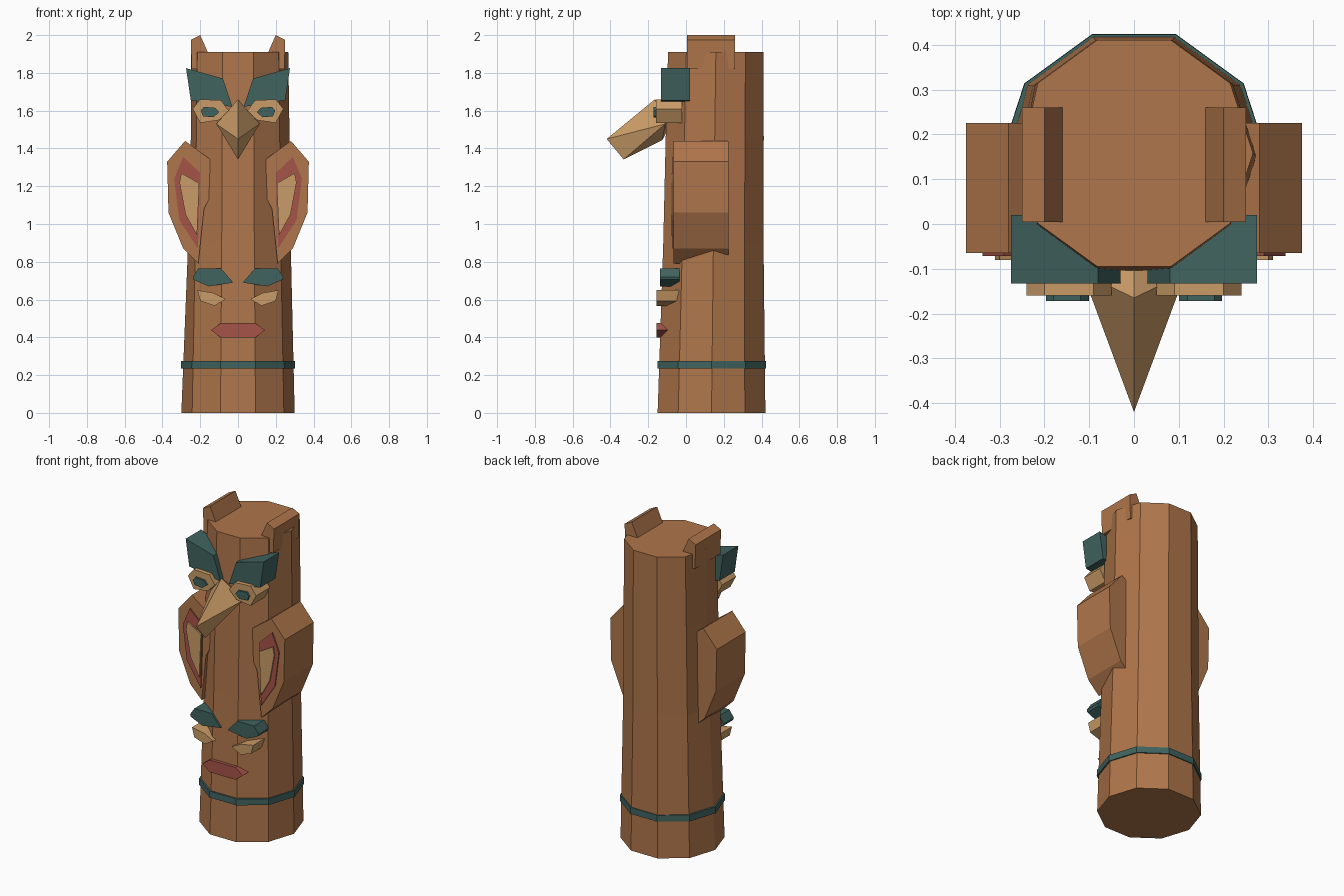
import bpy, bmesh, math

cube = bpy.data.objects.get("Cube")
if cube:
    bpy.data.objects.remove(cube, do_unlink=True)


def material(name, rgb):
    m = bpy.data.materials.new(name)
    m.use_nodes = True
    m.diffuse_color = (*rgb, 1)
    m.node_tree.nodes["Principled BSDF"].inputs["Base Color"].default_value = (*rgb, 1)
    return m


WOOD = material("carved wood", (0.43, 0.18, 0.07))
TEAL = material("teal paint", (0.051, 0.125, 0.114))
TAN = material("tan paint", (0.59, 0.33, 0.135))
RED = material("red paint", (0.376, 0.087, 0.065))


def finish(name, bm, mat):
    bmesh.ops.recalc_face_normals(bm, faces=bm.faces[:])
    mesh = bpy.data.meshes.new(name)
    bm.to_mesh(mesh)
    bm.free()
    mesh.materials.append(mat)
    obj = bpy.data.objects.new(name, mesh)
    bpy.context.collection.objects.link(obj)
    return obj


def loft(name, rings, mat, min_x=None):
    """Ten-sided column through rings of (z, radius, centre y)."""
    bm = bmesh.new()
    loops = []
    for i, (z, r, cy) in enumerate(rings):
        loop = []
        for k in range(10):
            a = math.radians(36 * k)
            x = r * math.cos(a)
            if min_x:
                x = max(x, min_x[i])
            loop.append(bm.verts.new((x, cy + r * math.sin(a), z)))
        loops.append(loop)
    for low, high in zip(loops, loops[1:]):
        for k in range(10):
            n = (k + 1) % 10
            bm.faces.new((low[k], low[n], high[n], high[k]))
    bm.faces.new(loops[0])
    bm.faces.new(loops[-1])
    return finish(name, bm, mat)


def slab(name, outline, front, back, mat, side=1):
    """Front outline of (x, z) points pushed from front y to back y."""
    bm = bmesh.new()
    face = bm.faces.new([bm.verts.new((side * x, front, z)) for x, z in outline])
    out = bmesh.ops.extrude_face_region(bm, geom=[face])
    for v in out["geom"]:
        if isinstance(v, bmesh.types.BMVert):
            v.co.y = back
    return finish(name, bm, mat)


# Pole and painted ring
loft("pole", [(0, 0.3, 0.135), (0.9, 0.279, 0.145), (1.45, 0.273, 0.152), (1.91, 0.266, 0.158)],
     WOOD, (-0.3, -0.264, -0.25, -0.25))
loft("base_band", [(0.235, 0.303, 0.136), (0.275, 0.302, 0.136)], TEAL)

# Paired carvings: name, outline, front y, back y, material
pairs = [
    ("horn", [(0.16, 1.91), (0.2, 2.0), (0.25, 1.975), (0.245, 1.82), (0.2, 1.82)],
     0.005, 0.26, WOOD),
    ("upper_brow", [(0.275, 1.825), (0.08, 1.77), (0.03, 1.62), (0.25, 1.655)],
     -0.133, 0.02, TEAL),
    ("upper_eye", [(0.24, 1.61), (0.2, 1.66), (0.09, 1.655), (0.05, 1.6), (0.1, 1.55), (0.2, 1.535)],
     -0.16, -0.02, TAN),
    ("pupil", [(0.197, 1.6), (0.18, 1.62), (0.12, 1.615), (0.1, 1.592), (0.13, 1.565), (0.185, 1.57)],
     -0.172, -0.15, TEAL),
    ("wing", [(0.375, 1.33), (0.28, 1.44), (0.13, 1.33), (0.12, 1.2), (0.18, 1.08),
              (0.21, 0.79), (0.29, 0.87), (0.368, 1.06)], -0.065, 0.226, WOOD),
    ("wing_panel", [(0.29, 1.355), (0.2, 1.27), (0.212, 0.87), (0.31, 1.02), (0.338, 1.24)],
     -0.072, -0.063, RED),
    ("wing_inlay", [(0.3, 1.27), (0.205, 1.215), (0.217, 0.94), (0.278, 1.05), (0.31, 1.22)],
     -0.08, -0.071, TAN),
    ("lower_brow", [(0.24, 0.72), (0.21, 0.765), (0.09, 0.765), (0.025, 0.69), (0.155, 0.67), (0.235, 0.705)],
     -0.138, -0.035, TEAL),
    ("lower_eye", [(0.215, 0.65), (0.13, 0.635), (0.065, 0.602), (0.125, 0.567), (0.2, 0.592)],
     -0.155, -0.035, TAN),
]
for name, outline, front, back, mat in pairs:
    for label, side in (("left", 1), ("right", -1)):
        slab(f"{label}_{name}", outline, front, back, mat, side)

# Mouth
slab("mouth", [(-0.143, 0.438), (-0.09, 0.476), (0.09, 0.476), (0.143, 0.438), (0.09, 0.398), (-0.09, 0.398)],
     -0.155, -0.06, RED)

# Hooked beak
bm = bmesh.new()
top, tip, hook, under = [bm.verts.new((0, y, z)) for y, z in
                         ((-0.165, 1.66), (-0.42, 1.45), (-0.33, 1.342), (-0.125, 1.445))]
root = bm.verts.new((0, -0.06, 1.57))
for s in (-1, 1):
    corner = bm.verts.new((s * 0.115, -0.11, 1.53))
    for a, b in ((top, tip), (tip, hook), (hook, under), (under, root), (root, top)):
        bm.faces.new((corner, a, b))
finish("beak", bm, TAN)
